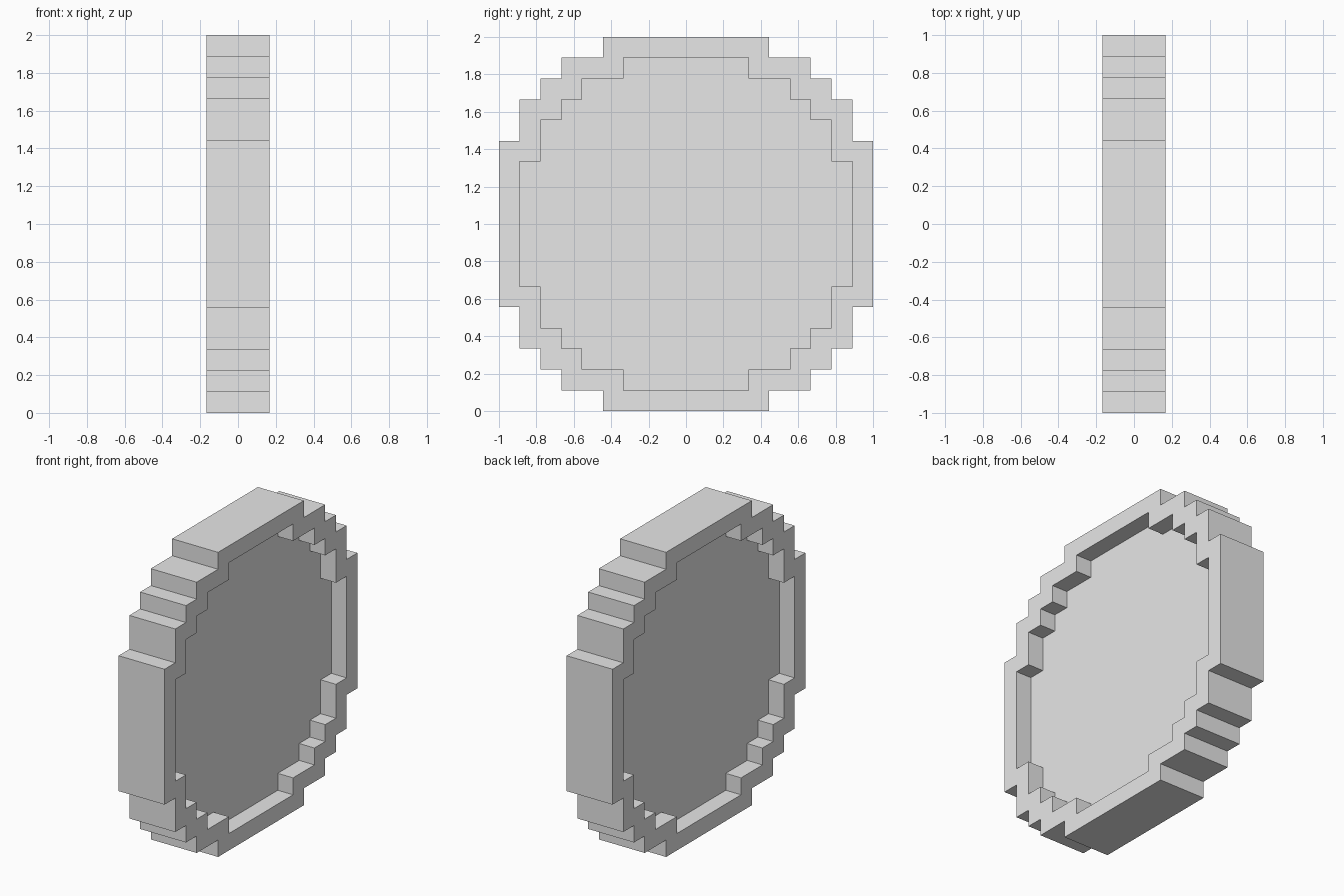
import bpy
import bmesh

if "Cube" in bpy.data.objects:
    bpy.data.objects.remove(bpy.data.objects["Cube"], do_unlink=True)

U = 1 / 9                # size of one step block
HALF_WIDTH = 1.5 * U     # half thickness of the rim
HALF_PANEL = 0.5 * U     # half thickness of the recessed panel

grey = bpy.data.materials.new("plain_grey")
grey.use_nodes = True
colour = (0.8, 0.8, 0.8, 1)
grey.diffuse_color = colour
grey.node_tree.nodes["Principled BSDF"].inputs["Base Color"].default_value = colour

# Stepped quarter outline, in blocks
QUARTER = [(9, 4), (8, 4), (8, 6), (7, 6), (7, 7),
           (6, 7), (6, 8), (4, 8), (4, 9)]


def outline(inset):
    """Mirror the quarter outline into a full closed loop."""
    q = [(a - inset, b - inset) for a, b in QUARTER]
    loop = list(q)
    loop += [(-a, b) for a, b in reversed(q)]
    loop += [(-a, -b) for a, b in q]
    loop += [(a, -b) for a, b in reversed(q)]
    return loop


bm = bmesh.new()


def ring(inset, x):
    return [bm.verts.new((x, a * U, 1 + b * U)) for a, b in outline(inset)]


# Panel face, recess wall, rim, outer wall, then the same on the other side
rings = [ring(1, HALF_PANEL), ring(1, HALF_WIDTH), ring(0, HALF_WIDTH),
         ring(0, -HALF_WIDTH), ring(1, -HALF_WIDTH), ring(1, -HALF_PANEL)]
for r, s in zip(rings, rings[1:]):
    for i in range(len(r)):
        j = (i + 1) % len(r)
        bm.faces.new((r[i], r[j], s[j], s[i]))
bm.faces.new(rings[0])
bm.faces.new(rings[-1])
bmesh.ops.recalc_face_normals(bm, faces=bm.faces)

mesh = bpy.data.meshes.new("stepped_disc")
bm.to_mesh(mesh)
bm.free()
mesh.materials.append(grey)
disc = bpy.data.objects.new("stepped_disc", mesh)
bpy.context.collection.objects.link(disc)
